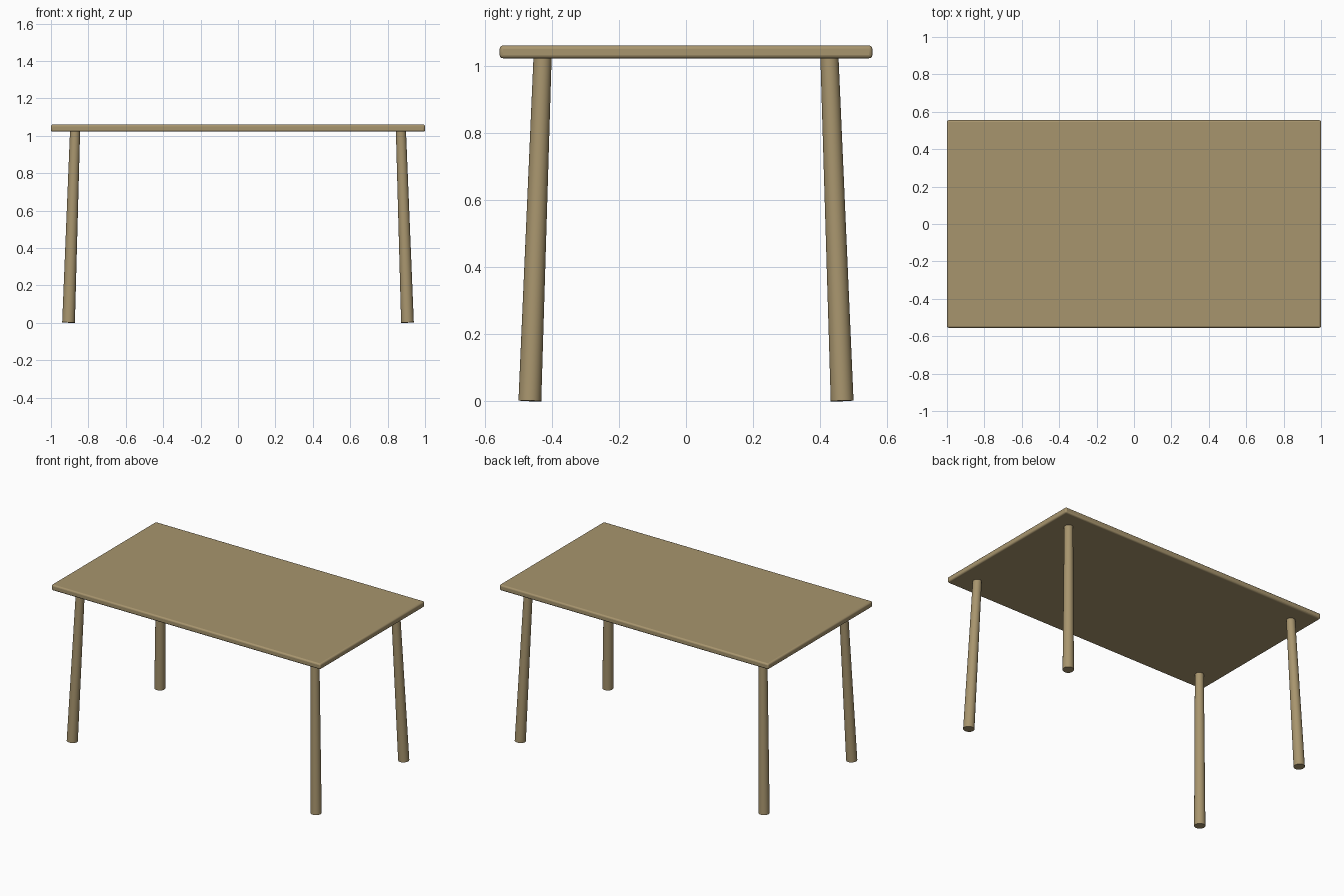
import bpy
from mathutils import Vector

cube = bpy.data.objects.get("Cube")
if cube:
    bpy.data.objects.remove(cube, do_unlink=True)

WOOD = (0.39, 0.30, 0.155, 1.0)
wood = bpy.data.materials.new("light_wood")
wood.use_nodes = True
wood.diffuse_color = WOOD
wood.node_tree.nodes["Principled BSDF"].inputs["Base Color"].default_value = WOOD


def finish(name):
    """Name the active object, colour it and smooth its round sides."""
    obj = bpy.context.object
    obj.name = name
    obj.data.materials.append(wood)
    bpy.ops.object.shade_smooth_by_angle()
    return obj


# Tabletop: thin slab with softly rounded edges
top_z, thickness = 1.06, 0.038
bpy.ops.mesh.primitive_cube_add(size=1, location=(0, 0, top_z - thickness / 2))
bpy.context.object.scale = (2, 1.11, thickness)
bpy.ops.object.transform_apply(location=False, rotation=False, scale=True)
tabletop = finish("tabletop")
bevel = tabletop.modifiers.new("rounded_edges", "BEVEL")
bevel.width = 0.01
bevel.segments = 3


# Legs: tapered round posts, splayed outwards towards the floor
def add_leg(name, sx, sy):
    foot = Vector((sx * 0.906, sy * 0.465, 0.0017))
    head = Vector((sx * 0.871, sy * 0.427, 1.03))
    axis = head - foot
    bpy.ops.mesh.primitive_cone_add(
        vertices=32, radius1=0.034, radius2=0.027, depth=axis.length,
        location=(foot + head) / 2,
        rotation=axis.to_track_quat("Z", "Y").to_euler())
    finish(name)


for end, sy in (("front", -1), ("back", 1)):
    for side, sx in (("left", 1), ("right", -1)):
        add_leg(f"{end}_{side}_leg", sx, sy)
